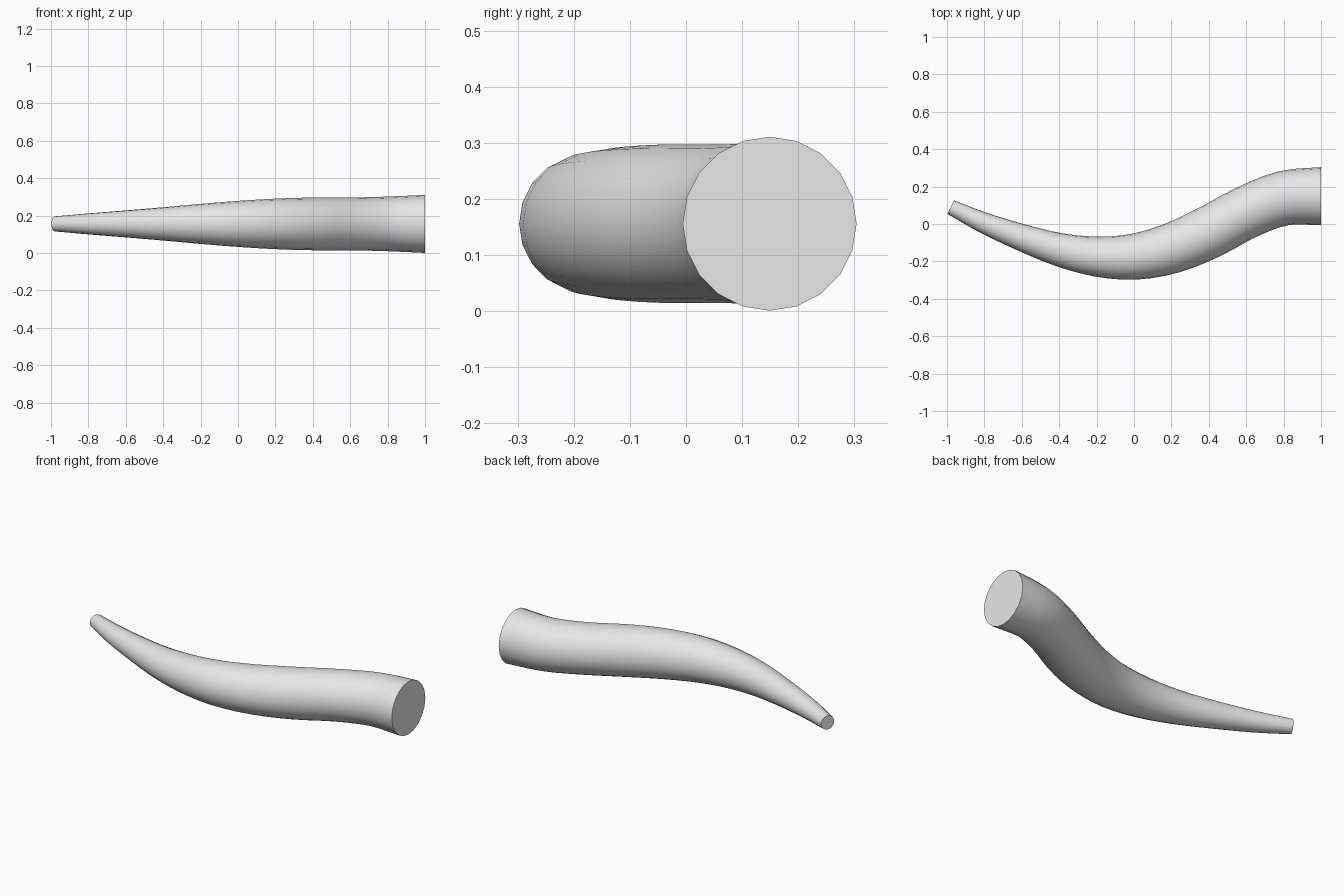
import bpy, bmesh, math
from mathutils import Vector

default = bpy.data.objects.get("Cube")
if default:
    bpy.data.objects.remove(default, do_unlink=True)

SIDES, STEPS, MID_Z = 20, 3, 0.156

# Centreline stations from tip to base: x, y, radius
STATIONS = [Vector(s) for s in (
    (-0.98, 0.09, 0.04), (-0.8, 0.005, 0.056), (-0.6, -0.072, 0.072),
    (-0.4, -0.137, 0.089), (-0.2, -0.174, 0.107), (0, -0.175, 0.123),
    (0.2, -0.13, 0.135), (0.4, -0.045, 0.141), (0.6, 0.062, 0.141),
    (0.8, 0.138, 0.146), (1, 0.149, 0.155))]


def spline(points, steps):
    """Smooth curve through all points."""
    ends = [2 * points[0] - points[1]] + points + [2 * points[-1] - points[-2]]
    out = []
    for a, b, c, d in zip(ends, ends[1:], ends[2:], ends[3:]):
        for i in range(steps):
            t = i / steps
            out.append(0.5 * (2 * b + (c - a) * t + (2 * a - 5 * b + 4 * c - d) * t ** 2
                              + (3 * b - a - 3 * c + d) * t ** 3))
    return out + [points[-1]]


# Sweep a tapering circle along the centreline
path = spline(STATIONS, STEPS)
bm = bmesh.new()
rings = []
for i, p in enumerate(path):
    tangent = path[min(i + 1, len(path) - 1)] - path[max(i - 1, 0)]
    if i == len(path) - 1:
        tangent = Vector((1, 0, 0))  # base is cut square
    side = Vector((-tangent.y, tangent.x, 0)).normalized()
    centre = Vector((p.x, p.y, MID_Z))
    ring = []
    for k in range(SIDES):
        a = math.tau * k / SIDES
        ring.append(bm.verts.new(centre + p.z * (side * math.cos(a) + Vector((0, 0, math.sin(a))))))
    rings.append(ring)

for r, s in zip(rings, rings[1:]):
    for k in range(SIDES):
        n = (k + 1) % SIDES
        bm.faces.new((r[k], r[n], s[n], s[k]))

# Flat end caps
bm.faces.new(rings[0])
bm.faces.new(rings[-1])
bmesh.ops.recalc_face_normals(bm, faces=bm.faces)

mesh = bpy.data.meshes.new("horn")
bm.to_mesh(mesh)
bm.free()
horn = bpy.data.objects.new("horn", mesh)
bpy.context.collection.objects.link(horn)

# Plain light grey
grey = bpy.data.materials.new("light_grey")
grey.use_nodes = True
colour = (0.8, 0.8, 0.8, 1)
grey.diffuse_color = colour
grey.node_tree.nodes["Principled BSDF"].inputs["Base Color"].default_value = colour
mesh.materials.append(grey)

bpy.ops.object.select_all(action="DESELECT")
horn.select_set(True)
bpy.context.view_layer.objects.active = horn
bpy.ops.object.shade_smooth_by_angle(angle=math.radians(40))
